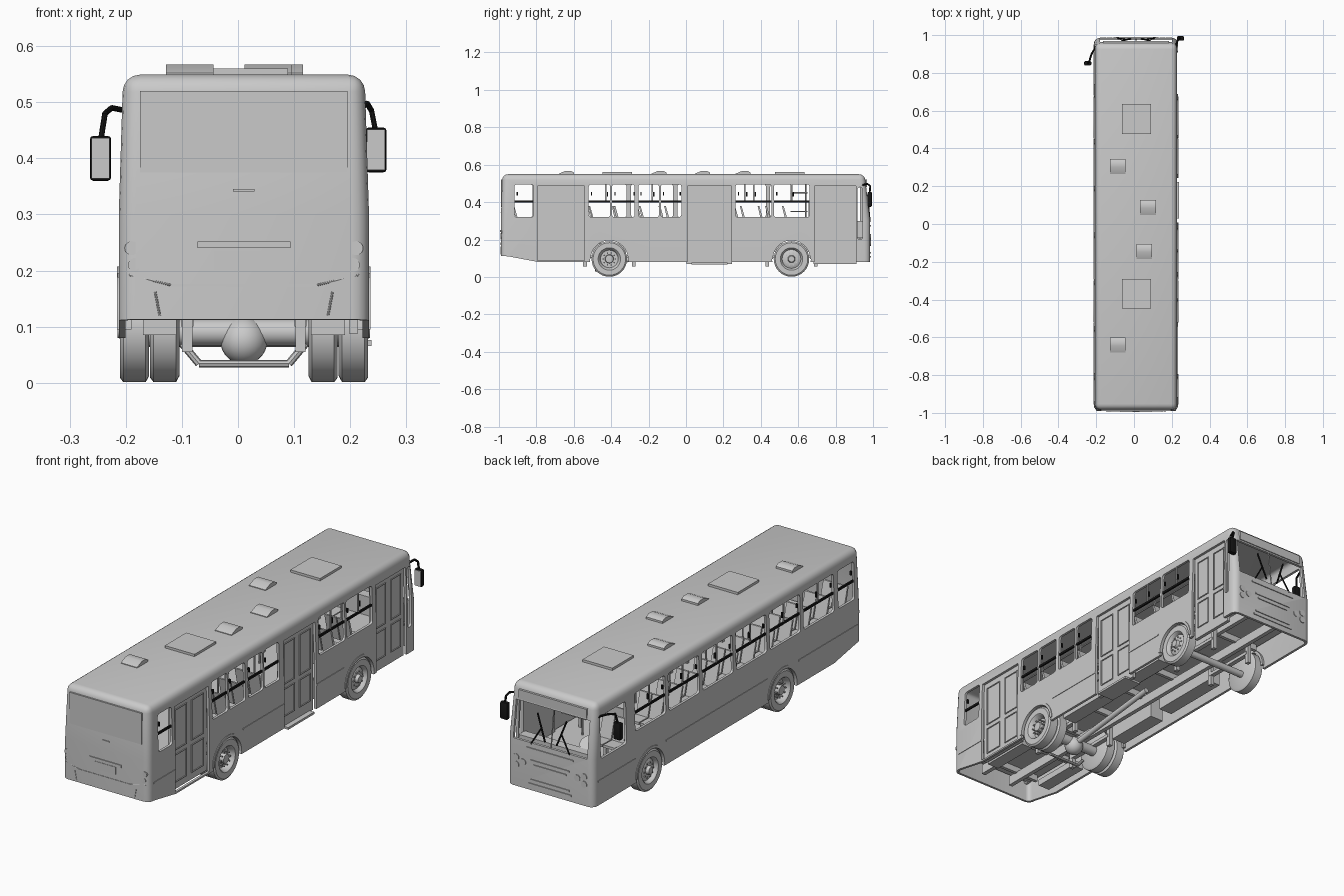
import bpy, bmesh, math
from mathutils import Vector, Matrix

if "Cube" in bpy.data.objects:
    bpy.data.objects.remove(bpy.data.objects["Cube"])
CX, HALF = 0.0105, 0.223                    # centre line and half width of the body
REAR_AXLE, FRONT_AXLE = -0.41, 0.564
AXLES, SIDES = (REAR_AXLE, FRONT_AXLE), (-1, 1)

def material(name, value):
    m = bpy.data.materials.new(name)
    m.use_nodes = True
    m.diffuse_color = (value, value, value, 1)
    m.node_tree.nodes["Principled BSDF"].inputs["Base Color"].default_value = (value, value, value, 1)
    return m

GREY, BLACK = material("light grey", 0.59), material("black", 0.008)

def smooth(me):
    me.shade_smooth()
    me.set_sharp_from_angle(angle=math.radians(35))

def make(name, bm, mat=GREY):
    bmesh.ops.recalc_face_normals(bm, faces=bm.faces)
    me = bpy.data.meshes.new(name)
    bm.to_mesh(me)
    bm.free()
    me.materials.append(mat)
    smooth(me)
    ob = bpy.data.objects.new(name, me)
    bpy.context.collection.objects.link(ob)
    return ob

def box(bm, x0, x1, y0, y1, z0, z1):
    m = Matrix.Translation(((x0 + x1) / 2, (y0 + y1) / 2, (z0 + z1) / 2))
    m = m @ Matrix.Diagonal((abs(x1 - x0), abs(y1 - y0), abs(z1 - z0), 1))
    return bmesh.ops.create_cube(bm, size=1, matrix=m)["verts"]

def rod(bm, a, b, r, seg=8):
    a, b = Vector(a), Vector(b)
    m = Matrix.Translation((a + b) / 2) @ (b - a).to_track_quat("Z", "Y").to_matrix().to_4x4()
    bmesh.ops.create_cone(bm, cap_ends=True, segments=seg, radius1=r, radius2=r, depth=(b - a).length, matrix=m)

def prism(bm, pts, x0, x1):                 # (y, z) outline extruded along x
    f = bm.faces.new([bm.verts.new((x0, y, z)) for y, z in pts])
    ext = bmesh.ops.extrude_face_region(bm, geom=[f])["geom"]
    bmesh.ops.translate(bm, vec=(x1 - x0, 0, 0), verts=[v for v in ext if isinstance(v, bmesh.types.BMVert)])

def bevel(bm, edges, offset, segments):
    bmesh.ops.bevel(bm, geom=edges, offset=offset, segments=segments, profile=0.5, affect="EDGES")

def boxes(name, items, mat=GREY):
    bm = bmesh.new()
    for b in items:
        box(bm, *b)
    return make(name, bm, mat)

# Body shell: rounded box, open below, tapered upward, with a leaning front
bm = bmesh.new()
box(bm, CX - HALF, CX + HALF, -0.99, 0.985, 0.08, 0.549)
bevel(bm, [e for e in bm.edges if max(v.co.z for v in e.verts) > 0.5], 0.03, 4)
bmesh.ops.delete(bm, geom=[f for f in bm.faces if f.calc_center_median().z < 0.081], context="FACES")
bmesh.ops.bisect_plane(bm, geom=bm.verts[:] + bm.edges[:] + bm.faces[:], plane_co=(0, 0, 0.3), plane_no=(0, 0, 1))
for v in bm.verts:
    rise = max(0, (v.co.z - 0.3) / 0.25)
    v.co.x = CX + (v.co.x - CX) * (1 - 0.035 * rise)
    v.co.y -= (0.03 if v.co.y > 0 else -0.008) * rise
body = make("body_shell", bm)
solid = body.modifiers.new("thickness", "SOLIDIFY")
solid.thickness, solid.offset = 0.012, -1

# Openings: windows, doorways, windscreen, wheel arches, raised tail
windows = {1: [(-0.917, -0.815), (-0.52, -0.405), (-0.395, -0.275), (-0.255, -0.145), (-0.135, -0.025),
               (0.265, 0.458), (0.47, 0.66)],
           -1: [(-0.94, -0.82)] + [(-0.79 + 0.248 * i, -0.565 + 0.248 * i) for i in range(6)]}
doors = ((-0.794, -0.543, 0.088), (0.008, 0.243, 0.07), (0.687, 0.908, 0.07))
bm = bmesh.new()
for s in SIDES:
    for y0, y1 in windows[s]:
        box(bm, CX + s * 0.18, CX + s * 0.3, y0, y1, 0.32, 0.495)
box(bm, CX + 0.195, CX + 0.3, 0.917, 0.944, 0.2, 0.48)
box(bm, CX - 0.3, CX - 0.195, 0.74, 0.93, 0.29, 0.485)
bevel(bm, [e for e in bm.edges if abs(e.verts[0].co.x - e.verts[1].co.x) > 0.05], 0.012, 3)
for y0, y1, z0 in doors:
    box(bm, CX + 0.18, CX + 0.3, y0, y1, z0, 0.485)
box(bm, CX - 0.19, CX + 0.19, 0.946, 1.1, 0.3, 0.472)
for y in AXLES:
    rod(bm, (-0.4, y, 0.1), (0.4, y, 0.1), 0.104, 40)
prism(bm, [(-1.1, 0.03), (-0.72, 0.03), (-0.79, 0.08), (-0.95, 0.11), (-1.1, 0.12)], -0.4, 0.4)
cutter = make("opening_cutter", bm)
cutter.hide_render = True
cut = body.modifiers.new("openings", "BOOLEAN")
cut.operation, cut.object, cut.solver = "DIFFERENCE", cutter, "EXACT"
bpy.context.view_layer.update()
body.data = bpy.data.meshes.new_from_object(body.evaluated_get(bpy.context.evaluated_depsgraph_get()))
body.modifiers.clear()
smooth(body.data)
bpy.data.objects.remove(cutter)

# Black sliding rails and latches, grey dividers of the wide windows
items, dividers = [], []
for s in SIDES:
    x = CX + s * 0.213
    for y0, y1 in windows[s]:
        mid = (y0 + y1) / 2
        items += [(x - 0.004, x + 0.004, y0, y1, 0.398, 0.408),
                  (x - 0.004, x + 0.004, y0 + 0.012, y0 + 0.018, 0.435, 0.455)]
        if y1 - y0 > 0.15:
            items.append((x - 0.004, x + 0.004, mid + 0.006, mid + 0.013, 0.43, 0.455))
            dividers.append((x - 0.003, x + 0.003, mid - 0.004, mid + 0.004, 0.408, 0.495))
boxes("window_rails", items, BLACK)
boxes("window_dividers", dividers)

# Recessed doors with two framed leaves each, and a step
items = [(0.15, 0.238, 0.03, 0.222, 0.066, 0.076)]
for y0, y1, z0 in doors:
    items.append((0.198, 0.214, y0 - 0.004, y1 + 0.004, z0, 0.49))
    w = (y1 - y0) / 2
    for a in (y0 + 0.018, y0 + w + 0.018):
        b = a + w - 0.036
        for za, zb in ((0.12, 0.25), (0.27, 0.46)):
            items += [(0.213, 0.218, p, p + 0.004, za, zb) for p in (a, b - 0.004)]
            items += [(0.213, 0.218, a, b, q, q + 0.004) for q in (za, zb - 0.004)]
boxes("side_doors", items)

# Waist trim and arch flares
trim = {-1: ((-0.955, -0.525), (-0.295, 0.45), (0.68, 0.95)), 1: ((-0.955, -0.794), (-0.295, 0.008), (0.243, 0.45))}
boxes("waist_trim", [(CX + s * 0.218, CX + s * 0.2255, y0, y1, 0.188, 0.196) for s in SIDES for y0, y1 in trim[s]])
bm = bmesh.new()
arc = [(math.cos(math.pi * i / 20), math.sin(math.pi * i / 20)) for i in range(21)]
for s in SIDES:
    for y in AXLES:
        ring = [(y + r * c, 0.095 + r * k) for r, pts in ((0.112, arc), (0.1, arc[::-1])) for c, k in pts]
        prism(bm, ring, CX + s * 0.2, CX + s * 0.226)
make("arch_flares", bm)

# Wheels: turned profiles of (outward offset, radius)
def wheel(bm, x, y, side, rim):
    prof = [(-0.052, 0), (-0.052, 0.084), (-0.046, 0.095), (-0.006, 0.095), (0, 0.087), (0, 0.06)] + rim
    vs = [bm.verts.new((x + side * a, y, 0.096 + r)) for a, r in prof]
    es = [bm.edges.new(p) for p in zip(vs, vs[1:])]
    bmesh.ops.spin(bm, geom=vs + es, cent=(x, y, 0.096), axis=(1, 0, 0), angle=math.tau, steps=32)
    for t in (math.tau * i / 10 for i in range(10)):
        p = Vector((x, y + 0.033 * math.cos(t), 0.096 + 0.033 * math.sin(t)))
        rod(bm, p - Vector((side * 0.03, 0, 0)), p - Vector((side * 0.006, 0, 0)), 0.004, 6)

deep = [(-0.004, 0.055), (-0.028, 0.047), (-0.028, 0.024), (-0.004, 0.021), (-0.002, 0)]
shallow = [(-0.005, 0.055), (-0.018, 0.05), (-0.01, 0.036), (-0.01, 0.02), (0.004, 0.016), (0.004, 0)]
bm = bmesh.new()
for s in SIDES:
    for x, y, rim in ((0.221, REAR_AXLE, deep), (0.167, REAR_AXLE, deep), (0.221, FRONT_AXLE, shallow)):
        wheel(bm, CX + s * x, y, s, rim)
bmesh.ops.remove_doubles(bm, verts=bm.verts, dist=0.00005)
make("wheels", bm)

# Axles, differential, drive shaft and stabiliser
bm = bmesh.new()
for y, z, r in ((REAR_AXLE, 0.09, 0.024), (FRONT_AXLE, 0.08, 0.016)):
    rod(bm, (CX - 0.2, y, z), (CX + 0.2, y, z), r, 16)
bmesh.ops.create_uvsphere(bm, u_segments=24, v_segments=14, radius=0.042,
                          matrix=Matrix.Translation((CX, REAR_AXLE, 0.075)))
rod(bm, (CX, REAR_AXLE, 0.08), (CX, 0.1, 0.14), 0.013, 12)
path = [(CX + x, REAR_AXLE - 0.07, z) for x, z in ((-0.11, 0.07), (-0.08, 0.034), (0.08, 0.034), (0.11, 0.07))]
for a, b in zip(path, path[1:]):
    rod(bm, a, b, 0.007)
make("axles", bm)

# Floor, cross members, chassis rails, under-floor boxes and springs
items = [(CX - 0.203, CX + 0.2, -0.97, 0.945, 0.204, 0.212)]
items += [(CX - 0.19, CX + 0.19, -0.908 + 0.22 * i, -0.892 + 0.22 * i, 0.175, 0.205) for i in range(9)]
for s in SIDES:
    under = [(0.07, 0.09, -0.95, 0.93, 0.135, 0.18), (0.11, 0.18, -0.27, 0, 0.09, 0.2),
             (0.11, 0.18, 0.06, 0.4, 0.1, 0.2), (0.12, 0.18, -0.8, -0.56, 0.085, 0.115)]
    for y in AXLES:
        under.append((0.09, 0.112, y - 0.13, y + 0.13, 0.1, 0.115))
        under += [(0.092, 0.11, e - 0.01, e + 0.01, 0.055, 0.17) for e in (y - 0.13, y + 0.13)]
    items += [(CX + s * x0, CX + s * x1, *rest) for x0, x1, *rest in under]
boxes("chassis", items)

# Roof hatches and sloped vents
boxes("roof_hatches", [(-0.064, 0.089, y, y + 0.157, 0.54, 0.56) for y in (-0.447, 0.477)])
bm = bmesh.new()
for x, y in ((-0.128, 0.265), (0.032, 0.048), (0.012, -0.185), (-0.128, -0.68)):
    prism(bm, [(y, 0.54), (y + 0.08, 0.54), (y + 0.08, 0.558), (y + 0.065, 0.567),
               (y + 0.035, 0.567), (y, 0.552)], x, x + 0.084)
make("roof_vents", bm)

# Seats, facing the driving end
bm = bmesh.new()
for s, ys in ((-1, [-0.9 + 0.135 * i for i in range(11)] + [0.72]), (1, [-0.5, -0.37, -0.24, -0.12, 0.28, 0.41, 0.54])):
    for y in ys:
        for k in (0.075, 0.14):
            prism(bm, [(y, 0.265), (y + 0.075, 0.27), (y + 0.075, 0.282), (y + 0.01, 0.28),
                       (y - 0.018, 0.38), (y - 0.027, 0.38)], CX + s * k, CX + s * (k + 0.06))
        box(bm, CX + s * 0.12, CX + s * 0.135, y + 0.03, y + 0.045, 0.21, 0.27)
make("seats", bm)

# Hand poles, driver partition, dashboard and steering wheel
bm = bmesh.new()
for x in (CX - 0.075, CX + 0.075):
    rod(bm, (x, -0.93, 0.5), (x, 0.65, 0.5), 0.004)
    for y in (-0.54, -0.27, 0, 0.25, 0.64):
        rod(bm, (x, y, 0.21), (x, y, 0.54), 0.004)
for z in (0.3, 0.35, 0.4, 0.45):
    rod(bm, (CX + 0.08, 0.56, z), (CX + 0.08, 0.65, z), 0.003)
box(bm, CX - 0.2, CX - 0.06, 0.655, 0.662, 0.21, 0.4)
box(bm, CX - 0.2, CX + 0.19, 0.9, 0.945, 0.21, 0.3)
rod(bm, (CX - 0.12, 0.87, 0.31), (CX - 0.12, 0.874, 0.317), 0.04, 20)
make("interior_fittings", bm)

# Driving end: sign panel, windscreen post, grille bars and lamps
bm = bmesh.new()
box(bm, CX - 0.175, CX + 0.175, 0.95, 0.968, 0.48, 0.522)
rod(bm, (CX, 0.978, 0.3), (CX, 0.957, 0.472), 0.003)
for z, w in ((0.27, 0.12), (0.215, 0.1), (0.195, 0.085), (0.125, 0.1), (0.105, 0.11)):
    box(bm, CX - w, CX + w, 0.98, 0.989, z, z + 0.007)
for s in SIDES:
    for x, z in ((0.175, 0.215), (0.14, 0.2), (0.175, 0.18)):
        rod(bm, (CX + s * x, 0.975, z), (CX + s * x, 0.988, z), 0.015, 20)
make("front_trim", bm)

# Engine end: window panel, handle, plate, bumper seams and lamps
bm = bmesh.new()
for w, y, z0, z1 in ((0.185, -0.99, 0.375, 0.52), (0.019, -0.992, 0.341, 0.345), (0.083, -0.994, 0.24, 0.252),
                     (0.053, -0.992, 0.2, 0.235), (0.13, -0.992, 0.172, 0.176)):
    box(bm, CX - w, CX + w, y, -0.98, z0, z1)
for s in SIDES:
    rod(bm, (CX + s * 0.13, -0.99, 0.174), (CX + s * 0.205, -0.987, 0.192), 0.002)
    rod(bm, (CX + s * 0.15, -0.99, 0.12), (CX + s * 0.158, -0.99, 0.162), 0.002)
    for x, z in ((0.2, 0.24), (0.194, 0.21)):
        rod(bm, (CX + s * x, -0.96, z), (CX + s * x, -0.99, z), 0.0125, 20)
make("rear_trim", bm)

# Wipers
bm = bmesh.new()
for s in SIDES:
    rod(bm, (CX + s * 0.1, 0.984, 0.295), (CX + s * 0.05, 0.976, 0.38), 0.0035)
    rod(bm, (CX + s * 0.03, 0.98, 0.32), (CX + s * 0.075, 0.97, 0.44), 0.004)
make("wipers", bm, BLACK)

# Mirrors: black arm and housing with a grey glass plate
for name, arm, (x, y, z) in (
        ("right_mirror", [(-0.2, 0.94, 0.485), (-0.225, 0.9, 0.49), (-0.237, 0.86, 0.48)], (-0.245, 0.85, 0.4)),
        ("left_mirror", [(0.22, 0.94, 0.49), (0.23, 0.97, 0.498), (0.238, 0.985, 0.485)], (0.246, 0.982, 0.415))):
    bm = bmesh.new()
    for a, b in zip(arm, arm[1:] + [(x, y, z + 0.03)]):
        rod(bm, a, b, 0.005)
    vs = box(bm, x - 0.019, x + 0.019, y - 0.01, y + 0.012, z - 0.04, z + 0.04)
    bevel(bm, list({e for v in vs for e in v.link_edges}), 0.006, 2)
    make(name, bm, BLACK)
    boxes(name + "_glass", [(x - 0.016, x + 0.016, y - 0.012, y - 0.008, z - 0.036, z + 0.036)])
